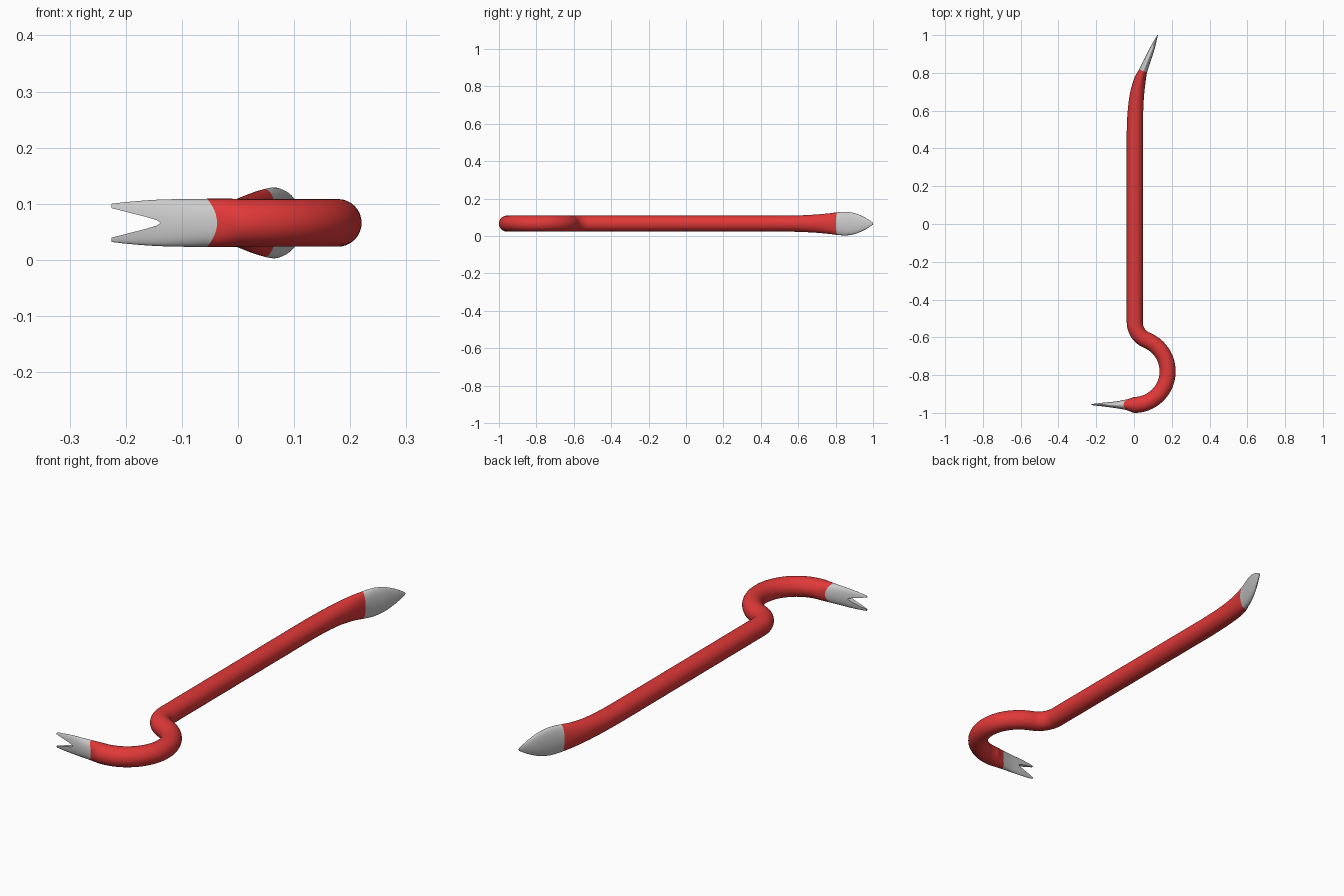
import bpy, bmesh, math
from mathutils import Vector

if "Cube" in bpy.data.objects:
    bpy.data.objects.remove(bpy.data.objects["Cube"])

SEG, SUB, ZC, R = 32, 4, 0.066, 0.0425


def smooth(keys, n=SUB):
    """Catmull-Rom through rows of (x, y, half thickness, half height, ring bulge)."""
    out = []
    for i in range(len(keys) - 1):
        p0, p1 = keys[max(i - 1, 0)], keys[i]
        p2, p3 = keys[i + 1], keys[min(i + 2, len(keys) - 1)]
        for j in range(n):
            t = j / n
            out.append(tuple(
                0.5 * (2 * b + (c - a) * t + (2 * a - 5 * b + 4 * c - d) * t * t
                       + (3 * b - a - 3 * c + d) * t ** 3)
                for a, b, c, d in zip(p0, p1, p2, p3)))
    return out + [tuple(keys[-1])]


def arc(cx, cy, r, a0, a1, n):
    pts = []
    for i in range(n + 1):
        a = math.radians(a0 + (a1 - a0) * i / n)
        pts.append((cx + r * math.cos(a), cy + r * math.sin(a), R, R, 0))
    return pts


def sweep(name, rows, first, last, mat=None):
    """Elliptical rings along the path from station first to station last."""
    bm = bmesh.new()
    rings = []
    for i in range(first, last + 1):
        x, y, a, b, k = rows[i]
        p, q = rows[max(i - 1, 0)], rows[min(i + 1, len(rows) - 1)]
        t = Vector((q[0] - p[0], q[1] - p[1], 0)).normalized()
        side = Vector((-t.y, t.x, 0))
        ring = []
        for s in range(SEG):
            u = 2 * math.pi * s / SEG
            co = Vector((x, y, ZC)) + side * (a * math.cos(u)) - t * (k * math.cos(u) ** 2)
            co.z += b * math.sin(u)
            ring.append(bm.verts.new(co))
        rings.append(ring)
    for r0, r1 in zip(rings, rings[1:]):
        for s in range(SEG):
            n = (s + 1) % SEG
            bm.faces.new((r0[s], r0[n], r1[n], r1[s]))
    bm.faces.new(rings[0])
    bm.faces.new(rings[-1])
    bmesh.ops.recalc_face_normals(bm, faces=bm.faces)
    me = bpy.data.meshes.new(name)
    bm.to_mesh(me)
    bm.free()
    ob = bpy.data.objects.new(name, me)
    bpy.context.collection.objects.link(ob)
    if mat:
        me.materials.append(mat)
    return ob


def select(ob):
    bpy.ops.object.select_all(action='DESELECT')
    ob.select_set(True)
    bpy.context.view_layer.objects.active = ob


red = bpy.data.materials.new("red_paint")
red.diffuse_color = (0.75, 0.04, 0.04, 1)
red.use_nodes = True
red.node_tree.nodes["Principled BSDF"].inputs["Base Color"].default_value = red.diffuse_color

# Chisel end, from the tip back to the straight shaft
chisel_keys = [
    (0.125, 1.0, 0.002, 0.005, 0), (0.117, 0.98, 0.005, 0.019, 0),
    (0.105, 0.95, 0.010, 0.036, 0), (0.088, 0.908, 0.015, 0.054, 0),
    (0.068, 0.86, 0.0185, 0.063, 0), (0.048, 0.81, 0.023, 0.0605, 0),
    (0.032, 0.765, 0.031, 0.055, 0), (0.018, 0.70, 0.037, 0.049, 0),
    (0.010, 0.63, 0.040, 0.045, 0), (0.006, 0.56, 0.042, 0.043, 0),
    (0.004, 0.49, R, R, 0)]
# Claw end, from the end of the hook to the tips
claw_keys = [
    (0.0, -0.958, R, 0.043, 0), (-0.055, -0.957, 0.029, 0.043, 0.018),
    (-0.10, -0.957, 0.019, 0.0425, 0.012), (-0.15, -0.956, 0.012, 0.041, 0.004),
    (-0.20, -0.956, 0.007, 0.037, 0), (-0.225, -0.956, 0.004, 0.034, 0)]

head = smooth(chisel_keys)
hook = arc(0.107, -0.52, 0.103, 180, 247.6, 14) + arc(0, -0.78, 0.178, 67.6, -90, 36)[1:]
rows = head + hook + smooth(claw_keys)[1:]
chisel_end = 5 * SUB
claw_start = len(head) + len(hook) - 1 + SUB

chisel = sweep("chisel_tip", rows, 0, chisel_end)
bar = sweep("bar", rows, chisel_end, claw_start, red)
claw = sweep("claw", rows, claw_start, len(rows) - 1)

# V notch between the two prongs
bm = bmesh.new()
notch = [(-0.138, 0), (-0.145, 0.005), (-0.165, 0.011), (-0.30, 0.045),
         (-0.30, -0.045), (-0.165, -0.011), (-0.145, -0.005)]
face = bm.faces.new([bm.verts.new((x, -1.1, ZC + z)) for x, z in notch])
ext = bmesh.ops.extrude_face_region(bm, geom=[face])
bmesh.ops.translate(bm, vec=(0, 0.3, 0),
                    verts=[v for v in ext["geom"] if isinstance(v, bmesh.types.BMVert)])
bmesh.ops.recalc_face_normals(bm, faces=bm.faces)
me = bpy.data.meshes.new("notch_cutter")
bm.to_mesh(me)
bm.free()
cutter = bpy.data.objects.new("notch_cutter", me)
cutter.hide_render = True
bpy.context.collection.objects.link(cutter)

mod = claw.modifiers.new("notch", 'BOOLEAN')
mod.operation = 'DIFFERENCE'
mod.solver = 'EXACT'
mod.object = cutter
select(claw)
bpy.ops.object.modifier_apply(modifier=mod.name)
bpy.data.objects.remove(cutter)

for ob in (chisel, bar, claw):
    select(ob)
    bpy.ops.object.shade_smooth_by_angle(angle=math.radians(45))
